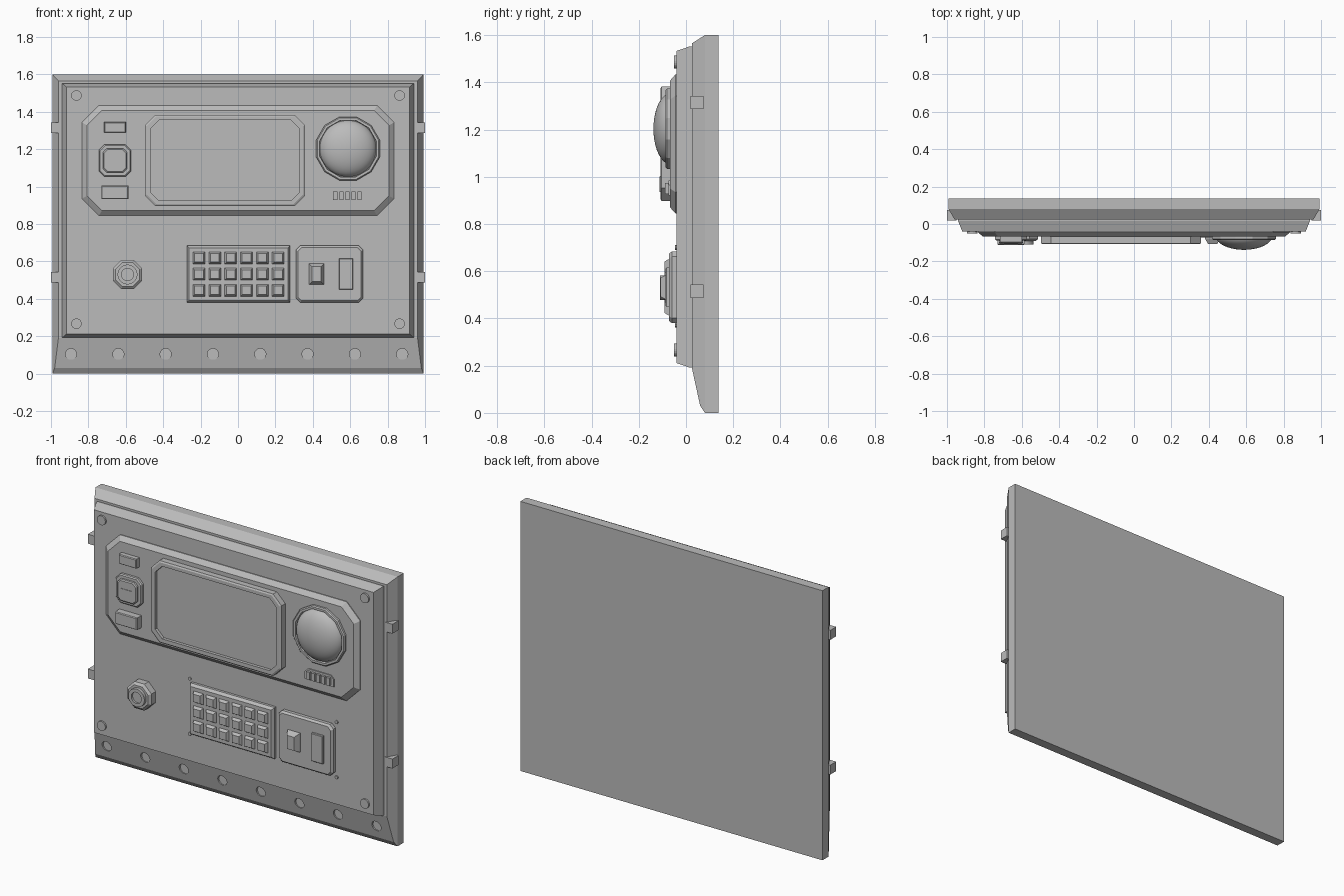
import bpy
import bmesh
from math import cos, sin, pi

cube = bpy.data.objects.get("Cube")
if cube:
    bpy.data.objects.remove(cube, do_unlink=True)

# Single painted-metal colour
grey = bpy.data.materials.new("panel_grey")
grey.use_nodes = True
tone = (0.5, 0.5, 0.5, 1)
grey.diffuse_color = tone
grey.node_tree.nodes["Principled BSDF"].inputs["Base Color"].default_value = tone


def box(cx, cz, hx, hz, y, c=0):
    """Rectangle loop facing the front, with optional cut corners."""
    if not c:
        pts = [(-hx, -hz), (hx, -hz), (hx, hz), (-hx, hz)]
    else:
        pts = [(-hx + c, -hz), (hx - c, -hz), (hx, -hz + c), (hx, hz - c),
               (hx - c, hz), (-hx + c, hz), (-hx, hz - c), (-hx, -hz + c)]
    return [(cx + x, y, cz + z) for x, z in pts]


def ring(cx, cz, r, y, n=24):
    """Regular polygon loop facing the front."""
    return [(cx + r * cos(2 * pi * (i + .5) / n), y, cz + r * sin(2 * pi * (i + .5) / n))
            for i in range(n)]


def build(name, *solids, smooth=False):
    """Each solid is a list of loops, bridged in order and capped at both ends."""
    bm = bmesh.new()
    for loops in solids:
        rows = [[bm.verts.new(p) for p in loop] for loop in loops]
        n = len(rows[0])
        for a, b in zip(rows, rows[1:]):
            for i in range(n):
                j = (i + 1) % n
                f = bm.faces.new((a[i], a[j], b[j], b[i]))
                f.smooth = smooth
        bm.faces.new(rows[0])
        bm.faces.new(rows[-1]).smooth = smooth
    bmesh.ops.recalc_face_normals(bm, faces=bm.faces)
    mesh = bpy.data.meshes.new(name)
    bm.to_mesh(mesh)
    bm.free()
    mesh.materials.append(grey)
    ob = bpy.data.objects.new(name, mesh)
    bpy.context.collection.objects.link(ob)
    return ob


def raised(cx, cz, hx, hz, y0, y1, c=0, taper=0.0, edge=None):
    """Raised block: straight wall up to edge, then a sloped rim."""
    loops = [box(cx, cz, hx, hz, y0, c)]
    if edge is not None:
        loops.append(box(cx, cz, hx, hz, edge, c))
    loops.append(box(cx, cz, hx - taper, hz - taper, y1, c * .9))
    return loops


def disc(cx, cz, r, y0, y1, n=20):
    return [ring(cx, cz, r, y0, n), ring(cx, cz, r, y1, n)]


PANEL, BEZEL = -0.04, -0.068

# Backing plate: chamfered edges and a long ramp along the bottom
ramp_foot = [(-.98, .06, .03), (.98, .06, .03)]
ramp_top = [(-.96, .025, .19), (.96, .025, .19)]
front_top = [(.96, .025, 1.565), (-.96, .025, 1.565)]
plate_bm = bmesh.new()
back, rim, face = ([plate_bm.verts.new(p) for p in loop] for loop in (
    box(0, .8, .992, .8, .137), box(0, .8, .992, .8, .08), ramp_foot + front_top))
top = [plate_bm.verts.new(p) for p in ramp_top]
for i in range(4):
    j = (i + 1) % 4
    plate_bm.faces.new((back[i], back[j], rim[j], rim[i]))
plate_bm.faces.new(back)
plate_bm.faces.new((rim[0], rim[1], face[1], face[0]))
plate_bm.faces.new((rim[2], rim[3], face[3], face[2]))
plate_bm.faces.new((face[0], face[1], top[1], top[0]))
plate_bm.faces.new((top[0], top[1], face[2], face[3]))
for a, b, s in ((1, 2, 1), (0, 3, 0)):
    plate_bm.faces.new((rim[a], rim[b], top[s]))
    plate_bm.faces.new((rim[a], top[s], face[a]))
    plate_bm.faces.new((rim[b], face[b], top[s]))
bmesh.ops.recalc_face_normals(plate_bm, faces=plate_bm.faces)
plate = build("backing_plate", [box(0, 1, 1, 1, 0), box(0, 1, 1, 1, 1)])
plate_bm.to_mesh(plate.data)
plate_bm.free()

# Row of shallow holes sunk into the ramp
cutter = build("hole_cutter", *[disc(-.893 + .253 * i, .104, .03, -.02, .056) for i in range(8)])
cutter.hide_render = True
cut = plate.modifiers.new("holes", "BOOLEAN")
cut.object = cutter
cut.solver = "EXACT"
bpy.context.view_layer.objects.active = plate
bpy.ops.object.modifier_apply(modifier=cut.name)
bpy.data.objects.remove(cutter, do_unlink=True)

# Side latches
build("side_latches", *[[box(s * .975, z, .025, .028, .075), box(s * .975, z, .025, .028, .02)]
                        for s in (-1, 1) for z in (1.315, .515)])

# Main panel and its corner bolts
build("main_panel", [box(0, .872, .94, .68, .03), box(0, .872, .94, .68, .015),
                     box(0, .872, .918, .661, PANEL)])
build("corner_bolts", *[disc(x, z, .028, PANEL + .01, -.05)
                        for x in (-.864, .864) for z in (1.487, .267)])

# Display housing with cut corners
build("display_housing", [box(0, 1.139, .834, .294, PANEL + .01, .09),
                          box(0, 1.139, .834, .294, PANEL - .005, .09),
                          box(0, 1.139, .807, .268, BEZEL, .08)])

# Screen frame with sunken screen
build("screen_frame", [box(-.07, 1.14, .428, .243, BEZEL + .01, .055),
                       box(-.07, 1.14, .428, .243, -.103, .055),
                       box(-.07, 1.14, .418, .235, -.108, .052),
                       box(-.07, 1.14, .398, .215, -.108, .045),
                       box(-.07, 1.14, .398, .215, -.09, .045)])

# Dome lamp in a faceted collar
DX, DZ = .588, 1.203
build("dome_collar", [ring(DX, DZ, r, y, 12) for r, y in
                      ((.176, BEZEL + .01), (.176, -.08), (.17, -.086), (.157, -.086), (.155, -.07))])
build("dome_lamp", [ring(DX, DZ, .152 * cos(t * pi / 20), -.064 - .074 * sin(t * pi / 20), 32)
                    for t in (0, 1, 2, 3, 4, 5, 6, 7, 8, 9, 9.7)], smooth=True)

# Small indicator strip under the dome
strip = [(.49, .92), (.68, .92), (.68, .965), (.66, .985), (.51, .985), (.49, .965)]
build("indicator_base", [[(x, y, z) for x, z in strip] for y in (BEZEL + .01, -.074)])
build("indicator_bars", *[raised(.52 + .0325 * i, .95, .011, .023, BEZEL, -.088) for i in range(5)])

# Buttons left of the screen
build("upper_button", raised(-.658, 1.317, .058, .028, BEZEL + .01, -.1, taper=.004, edge=-.095))
build("lower_button", raised(-.658, .969, .072, .036, BEZEL + .01, -.112, taper=.004, edge=-.107))
build("centre_button_base", raised(-.658, 1.139, .086, .086, BEZEL + .01, -.088, .03, .006, -.082))
build("centre_button", raised(-.658, 1.139, .064, .064, -.08, -.105, .02, .006, -.1))
build("centre_button_mark", raised(-.658, 1.139, .037, .013, -.1, -.108))

# Keypad
build("keypad_base", raised(.003, .532, .276, .152, PANEL + .01, -.072, taper=.012, edge=-.055))
build("keypad_keys", *[raised(.003 + .0846 * (i - 2.5), .532 + .0865 * (j - 1), .032, .032,
                              -.065, -.09, taper=.009, edge=-.075)
                       for i in range(6) for j in range(3)])

# Switch plate with rocker and slim push bar
build("switch_plate", raised(.489, .532, .179, .152, PANEL + .01, -.072, .022, .01, -.06))
build("rocker_switch", raised(.42, .532, .04, .056, -.065, -.108, taper=.016, edge=-.078))
build("push_bar", raised(.578, .532, .037, .083, -.065, -.086, taper=.003, edge=-.083))

# Tiny screws around the keypad and switch plate
build("small_screws", *[disc(x, z, .01, PANEL + .01, -.046, 10)
                        for x in (-.287, .677) for z in (.7, .372)])

# Rotary socket: faceted nut, collar and sunken centre
KX, KZ = -.591, .53
build("socket_nut", [ring(KX, KZ, r, y, 8) for r, y in
                     ((.085, PANEL + .01), (.085, -.08), (.07, -.092))])
build("socket_collar", [ring(KX, KZ, r, y) for r, y in
                        ((.053, -.08), (.053, -.11), (.033, -.11), (.033, -.098))])
